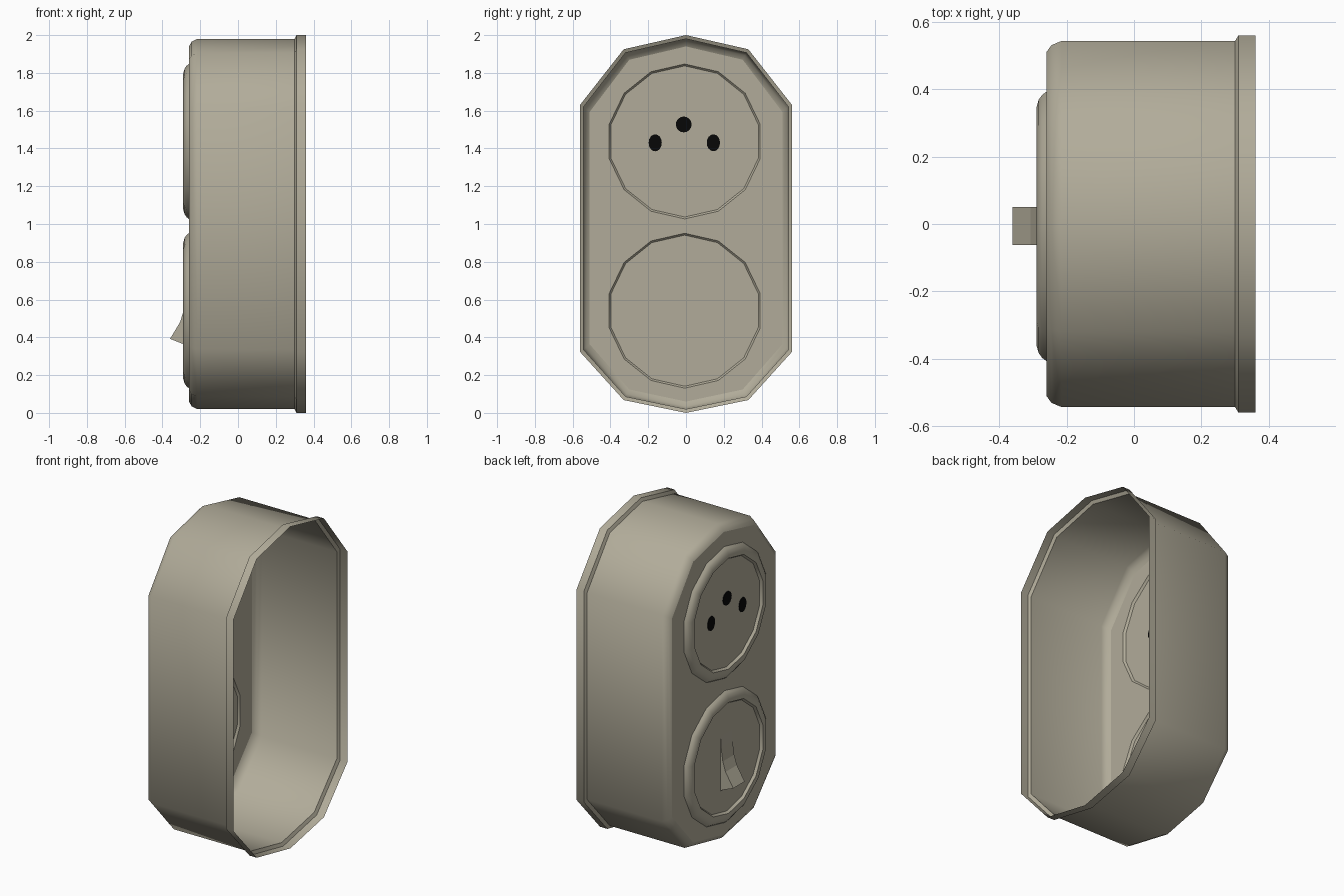
import bpy, bmesh, math

if "Cube" in bpy.data.objects:
    bpy.data.objects.remove(bpy.data.objects["Cube"])


def material(name, rgb):
    m = bpy.data.materials.new(name)
    m.diffuse_color = (*rgb, 1)
    m.use_nodes = True
    m.node_tree.nodes["Principled BSDF"].inputs["Base Color"].default_value = m.diffuse_color
    return m


BEIGE = material("beige_plastic", (0.44, 0.41, 0.32))
BLACK = material("black_holes", (0.002, 0.002, 0.002))
CY = -0.007          # slight sideways offset of the round parts
FACE_X = -0.273      # plane of the round inserts


def finish(name, bm, mat, smooth=None):
    bmesh.ops.recalc_face_normals(bm, faces=bm.faces)
    me = bpy.data.meshes.new(name)
    bm.to_mesh(me)
    bm.free()
    me.materials.append(mat)
    ob = bpy.data.objects.new(name, me)
    bpy.context.collection.objects.link(ob)
    if smooth:
        bpy.ops.object.select_all(action='DESELECT')
        ob.select_set(True)
        bpy.context.view_layer.objects.active = ob
        bpy.ops.object.shade_smooth_by_angle(angle=math.radians(smooth))
    return ob


def outline(x, d):
    """Ten-sided case outline at depth x, drawn in by d."""
    half = [(0, 2), (0.33, 1.925), (0.56, 1.632), (0.56, 0.322), (0.33, 0.068), (0, 0)]
    pts = half + [(-y, z) for y, z in half[-2:0:-1]]
    return [(x, y * (1 - d * 1.5), 1 + (z - 1) * (1 - d)) for y, z in pts]


def circle(x, cy, cz, ry, rz, n=14):
    return [(x, cy + ry * math.sin(i * math.tau / n), cz + rz * math.cos(i * math.tau / n))
            for i in range(n)]


def loft(bm, rings):
    loops = [[bm.verts.new(p) for p in r] for r in rings]
    for a, b in zip(loops, loops[1:]):
        for i in range(len(a)):
            j = (i + 1) % len(a)
            bm.faces.new((a[i], a[j], b[j], b[i]))
    return loops


def prism(name, a, b, mat):
    bm = bmesh.new()
    loops = loft(bm, [a, b])
    bm.faces.new(loops[0])
    bm.faces.new(loops[1])
    return finish(name, bm, mat)


# Open-backed case with flange and bevelled front edge
bm = bmesh.new()
loft(bm, [outline(x, d) for x, d in
          ((0.36, 0), (0.31, 0), (0.30, 0.02), (-0.215, 0.02), (-0.245, 0.035), (-0.26, 0.06))])
finish("case_wall", bm, BEIGE, 50)

# Front plate with two round openings
centres = {"socket": 1.437, "switch": 0.541}
bm = bmesh.new()
edges = []
for ring in [outline(-0.26, 0.06)] + [circle(-0.26, CY, z, 0.41, 0.41) for z in centres.values()]:
    vs = [bm.verts.new(p) for p in ring]
    edges += [bm.edges.new((vs[i - 1], vs[i])) for i in range(len(vs))]
bmesh.ops.triangle_fill(bm, use_beauty=True, edges=edges, normal=(-1, 0, 0))
plate = finish("front_plate", bm, BEIGE)
if plate.data.polygons[0].normal.x > 0:
    plate.data.flip_normals()

# Raised rings and the flat inserts inside them
for name, z in centres.items():
    bm = bmesh.new()
    loft(bm, [circle(x, CY, z, r, r) for r, x in
              ((0.41, -0.26), (0.40, FACE_X), (0.385, -0.283), (0.36, -0.29),
               (0.345, -0.288), (0.335, FACE_X))])
    finish(name + "_ring", bm, BEIGE, 45)
    bm = bmesh.new()
    f = bm.faces.new([bm.verts.new(p) for p in circle(FACE_X, CY, z, 0.40, 0.40)])
    f.normal_update()
    if f.normal.x > 0:
        f.normal_flip()
    me = bpy.data.meshes.new(name + "_insert")
    bm.to_mesh(me)
    bm.free()
    me.materials.append(BEIGE)
    bpy.context.collection.objects.link(bpy.data.objects.new(name + "_insert", me))

# Socket holes
for i, (y, z, ry, rz) in enumerate(((-0.163, 1.43, 0.035, 0.045), (0.145, 1.43, 0.035, 0.045),
                                    (-0.012, 1.527, 0.042, 0.042))):
    prism(f"socket_hole_{i + 1}", circle(FACE_X - 0.004, y, z, ry, rz, 16),
          circle(FACE_X + 0.004, y, z, ry, rz, 16), BLACK)

# Rocker switch with a hollow front
profile = [(FACE_X + 0.001, 0.71), (-0.277, 0.62), (-0.288, 0.54), (-0.307, 0.48),
           (-0.36, 0.392), (-0.29, 0.364), (FACE_X + 0.001, 0.352)]
prism("rocker_switch", [(x, -0.062, z) for x, z in profile],
      [(x, 0.05, z) for x, z in profile], BEIGE)
